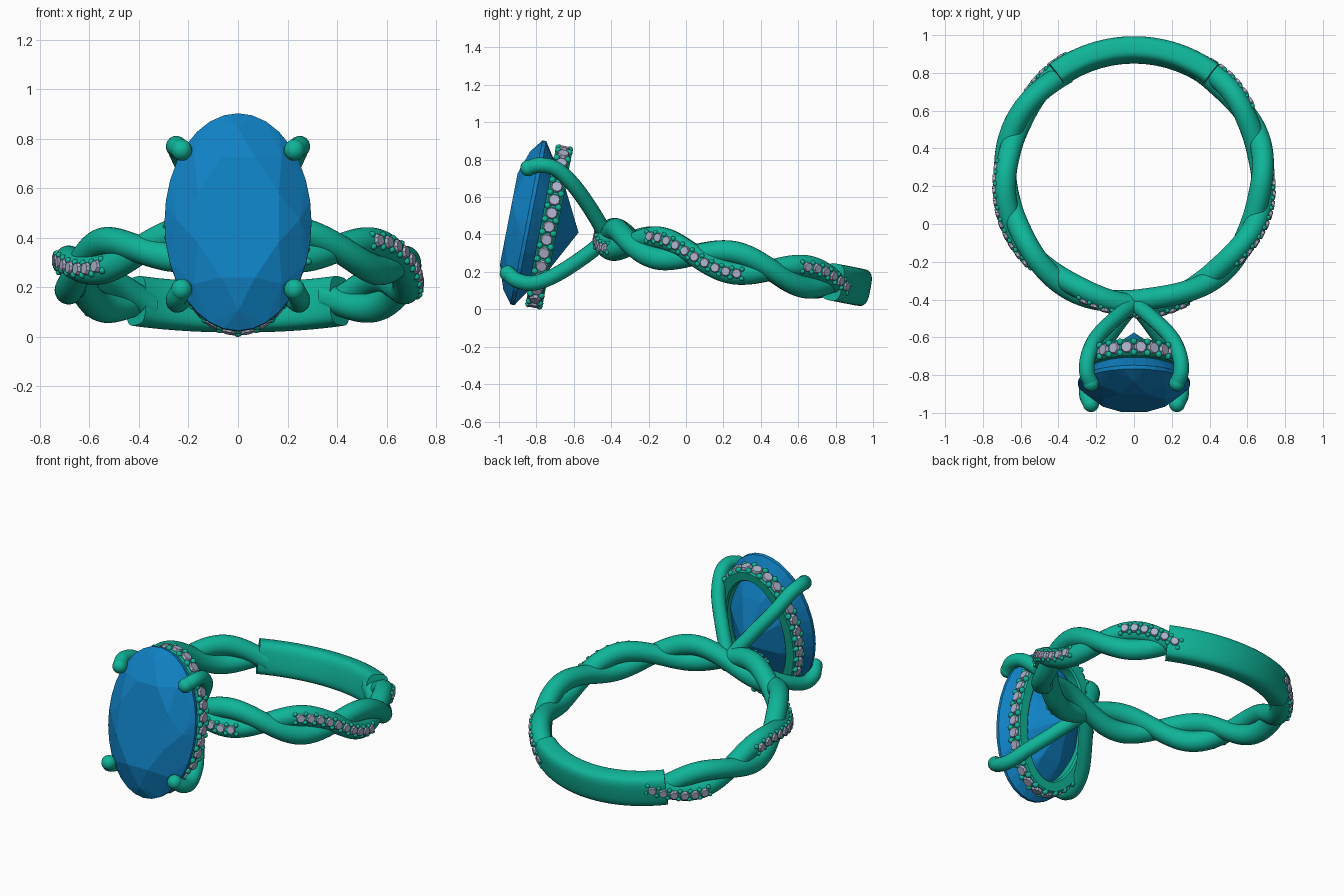
import bpy, bmesh
from math import sin, cos, pi, radians, hypot
from mathutils import Matrix, Vector

if "Cube" in bpy.data.objects:
    bpy.data.objects.remove(bpy.data.objects["Cube"])

# Everything is built around the band centre, then tilted as one
TILT = Matrix.Translation((0, 0.25, 0.25)) @ Matrix.Rotation(radians(-11), 4, 'X')


def material(name, col):
    m = bpy.data.materials.new(name)
    m.diffuse_color = (*col, 1)
    m.use_nodes = True
    m.node_tree.nodes["Principled BSDF"].inputs["Base Color"].default_value = m.diffuse_color
    return m


METAL = material("green_metal", (0.005, 0.46, 0.32))
BLUE = material("blue_gem", (0.005, 0.22, 0.55))
PALE = material("pale_stone", (0.42, 0.44, 0.60))


def finish(name, bm, mat, smooth=True):
    bmesh.ops.recalc_face_normals(bm, faces=bm.faces)
    me = bpy.data.meshes.new(name)
    bm.to_mesh(me)
    bm.free()
    ob = bpy.data.objects.new(name, me)
    bpy.context.collection.objects.link(ob)
    me.materials.append(mat)
    ob.matrix_world = TILT
    if smooth:
        bpy.ops.object.select_all(action='DESELECT')
        bpy.context.view_layer.objects.active = ob
        ob.select_set(True)
        bpy.ops.object.shade_smooth_by_angle(angle=radians(35))
    return ob


def loft(bm, rings, closed=False):
    vs = [[bm.verts.new(p) for p in r] for r in rings]
    n = len(vs[0])
    for i in range(len(vs) if closed else len(vs) - 1):
        a, b = vs[i], vs[(i + 1) % len(vs)]
        for k in range(n):
            bm.faces.new((a[k], a[(k + 1) % n], b[(k + 1) % n], b[k]))
    if not closed:
        bm.faces.new(vs[0])
        bm.faces.new(vs[-1])


def polar(r, phi, z):
    return Vector((r * sin(phi), -r * cos(phi), z))


def spow(v, e):
    return (1 if v >= 0 else -1) * abs(v) ** e


# Twisted band: two helical strands, flattened on the finger side
R, AMP, DEPTH = 0.68, 0.055, 0.013


def strand_centre(deg, side):
    p = radians(deg)
    return R + side * DEPTH * cos(5 * p), -side * AMP * sin(5 * p)


def band_part(name, start, end, centre, half_r, half_z, power, n=24):
    bm = bmesh.new()
    steps = int(end - start) // 2
    rings = []
    for i in range(steps + 1):
        d = start + (end - start) * i / steps
        r, z = centre(d)
        rings.append([polar(max(0.612, r + half_r * spow(cos(2 * pi * k / n), power)), radians(d),
                            z + half_z * spow(sin(2 * pi * k / n), power)) for k in range(n)])
    loft(bm, rings)
    finish(name, bm, METAL)


band_part("stone_strand", -148, 148, lambda d: strand_centre(d, 1), 0.058, 0.06, 1)
band_part("plain_strand", -148, 148, lambda d: strand_centre(d, -1), 0.058, 0.06, 1)
band_part("solid_back_band", 143, 217, lambda d: (0.684, 0), 0.066, 0.1, 0.6, 32)

# Collect small stone and bead positions
stones, beads = bmesh.new(), bmesh.new()


def frame(pos, normal, tangent):
    t = (tangent - normal * tangent.dot(normal)).normalized()
    b = normal.cross(t)
    m = Matrix((t, b, normal)).transposed().to_4x4()
    m.translation = pos
    return m


def add_stone(m, r):
    bmesh.ops.create_cone(stones, cap_ends=True, segments=8, radius1=r, radius2=r * 0.75,
                          depth=0.022, matrix=m @ Matrix.Rotation(pi / 8, 4, 'Z'))


def add_beads(m, off, r, drop):
    for s in (-1, 1):
        bmesh.ops.create_icosphere(beads, subdivisions=2, radius=r,
                                   matrix=m @ Matrix.Translation((0, s * off, -drop)))


# Stones along the outward stretches of the decorated strand
def strand_frame(d, out):
    def at(a):
        r, z = strand_centre(a, 1)
        return polar(r + out, radians(a), z)
    return frame(at(d), polar(1, radians(d), 0), at(d + 0.5) - at(d - 0.5))


for start, count in ((-21, 10), (51, 10), (123, 6), (-93, 10), (-149, 6)):
    step = 4.6
    for i in range(count):
        add_stone(strand_frame(start + i * step, 0.056), 0.03)
    for i in range(count + 1):
        add_beads(strand_frame(start + (i - 0.5) * step, 0.056), 0.025, 0.0135, 0.004)

# Oval halo ring behind the large gem
HX, HZ, HY = 0.265, 0.425, -1.0


def oval(a, grow=0.0, y=HY):
    nx, nz = cos(a) / HX, sin(a) / HZ
    l = hypot(nx, nz)
    return Vector((HX * cos(a) + grow * nx / l, y, HZ * sin(a) + grow * nz / l))


bm = bmesh.new()
section = [(-0.07, -0.035), (-0.06, -0.045), (-0.008, -0.045), (0, -0.036),
           (0, 0.036), (-0.008, 0.045), (-0.06, 0.045), (-0.07, 0.035)]
loft(bm, [[oval(2 * pi * i / 96, g, HY + y) for g, y in section] for i in range(96)], True)
finish("halo_ring", bm, METAL)

# Evenly spaced halo stones by arc length
N = 720
pts = [oval(2 * pi * i / N) for i in range(N + 1)]
acc = [0.0]
for i in range(N):
    acc.append(acc[-1] + (pts[i + 1] - pts[i]).length)
count = 30
for k in range(count * 2):
    want = acc[-1] * (k + 1) / (count * 2)
    a = 2 * pi * next(i for i in range(N + 1) if acc[i] >= want - 1e-6) / N
    m = frame(oval(a, 0.003), oval(a, 1) - oval(a), oval(a + 0.01) - oval(a - 0.01))
    if k % 2:
        add_stone(m, 0.037)
    else:
        add_beads(m, 0.03, 0.018, 0.002)
finish("small_stones", stones, PALE, False)
finish("setting_beads", beads, METAL)

# Large faceted oval gem: hull of table, crown, girdle, pavilion and culet rings
bm = bmesh.new()
GY, GX, GZ = -1.115, 0.297, 0.447
for n, scale, y, phase in ((8, 0.60, -0.105, 0.5), (8, 0.84, -0.062, 0), (32, 1, -0.008, 0),
                           (32, 1, 0.012, 0), (8, 0.56, 0.155, 0.5)):
    for k in range(n):
        a = 2 * pi * (k + phase) / n
        bm.verts.new((GX * scale * cos(a), GY + y, GZ * scale * sin(a)))
bm.verts.new((0, GY + 0.275, 0))
bmesh.ops.convex_hull(bm, input=bm.verts)
bmesh.ops.dissolve_limit(bm, angle_limit=radians(1), verts=bm.verts, edges=bm.edges)
finish("large_oval_gem", bm, BLUE, False)

# Four claws sweeping from the band over the gem edge
path = [(0, -0.68, 0), (0.10, -0.79, 0.125), (0.195, -0.91, 0.24), (0.24, -1.02, 0.31),
        (0.25, -1.11, 0.315), (0.228, -1.17, 0.287)]


def claw_points():
    p = [Vector(q) for q in path]
    p = [2 * p[0] - p[1]] + p + [2 * p[-1] - p[-2]]
    out = []
    for i in range(1, len(p) - 2):
        a, b, c, d = p[i - 1:i + 3]
        for k in range(6):
            t = k / 6
            out.append(0.5 * (2 * b + (c - a) * t + (2 * a - 5 * b + 4 * c - d) * t * t
                              + (3 * b - a - 3 * c + d) * t ** 3))
    return out + [p[-2]]


for sx, xname in ((1, "right"), (-1, "left")):
    for sz, zname in ((1, "upper"), (-1, "lower")):
        bm = bmesh.new()
        pts = claw_points()
        rings = []
        for i, p in enumerate(pts):
            t = (pts[min(i + 1, len(pts) - 1)] - pts[max(i - 1, 0)]).normalized()
            u = t.cross(Vector((-0.75, 0, 0.6))).normalized()
            v = t.cross(u)
            rings.append([p + 0.041 * (u * cos(2 * pi * k / 16) + v * sin(2 * pi * k / 16))
                          for k in range(16)])
        loft(bm, rings)
        bmesh.ops.create_uvsphere(bm, u_segments=16, v_segments=10, radius=0.043,
                                  matrix=Matrix.Translation(pts[-1]))
        bmesh.ops.scale(bm, vec=(sx, 1, sz), verts=bm.verts)
        finish(f"{zname}_{xname}_claw", bm, METAL)
